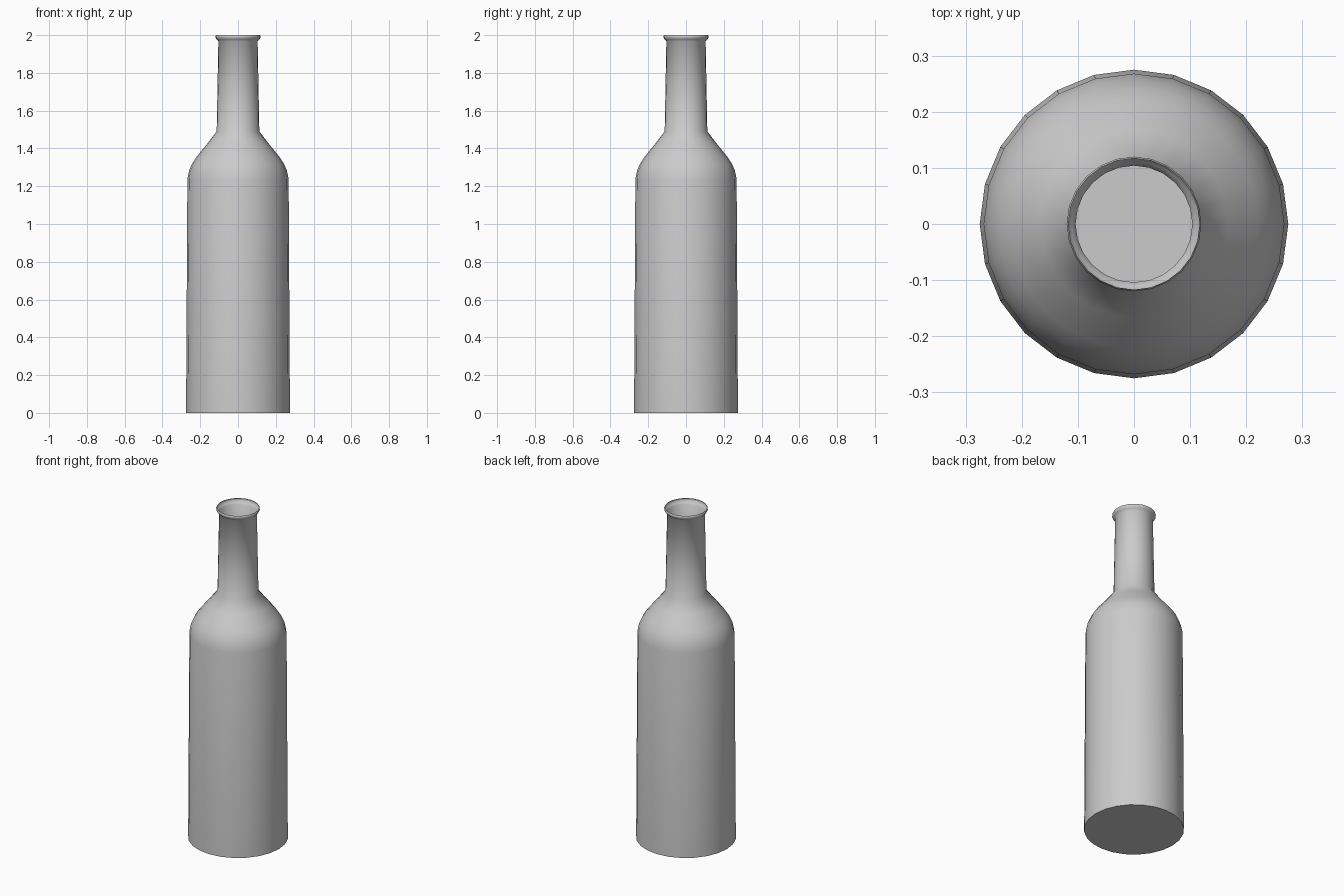
import bpy, bmesh, math

if "Cube" in bpy.data.objects:
    bpy.data.objects.remove(bpy.data.objects["Cube"])

SIDES = 24

# Outline of the bottle (radius, height), from base to lip
profile = [
    (0.275, 0.0), (0.268, 1.24), (0.258, 1.285), (0.243, 1.32), (0.222, 1.352),
    (0.167, 1.42), (0.113, 1.49), (0.104, 1.968),
    (0.112, 1.976), (0.120, 1.987), (0.120, 1.994), (0.117, 2.0),
]

# Open thin-walled shell, lathed around z
bm = bmesh.new()
rings = []
for r, z in profile:
    rings.append([bm.verts.new((r * math.cos(2 * math.pi * i / SIDES),
                                r * math.sin(2 * math.pi * i / SIDES), z))
                  for i in range(SIDES)])
for a, b in zip(rings, rings[1:]):
    for i in range(SIDES):
        j = (i + 1) % SIDES
        bm.faces.new((a[i], a[j], b[j], b[i]))

# Flat base
bm.faces.new(list(reversed(rings[0])))

mesh = bpy.data.meshes.new("bottle")
bm.to_mesh(mesh)
bm.free()
bottle = bpy.data.objects.new("bottle", mesh)
bpy.context.collection.objects.link(bottle)

bpy.context.view_layer.objects.active = bottle
bottle.select_set(True)
bpy.ops.object.shade_smooth_by_angle(angle=math.radians(50))
